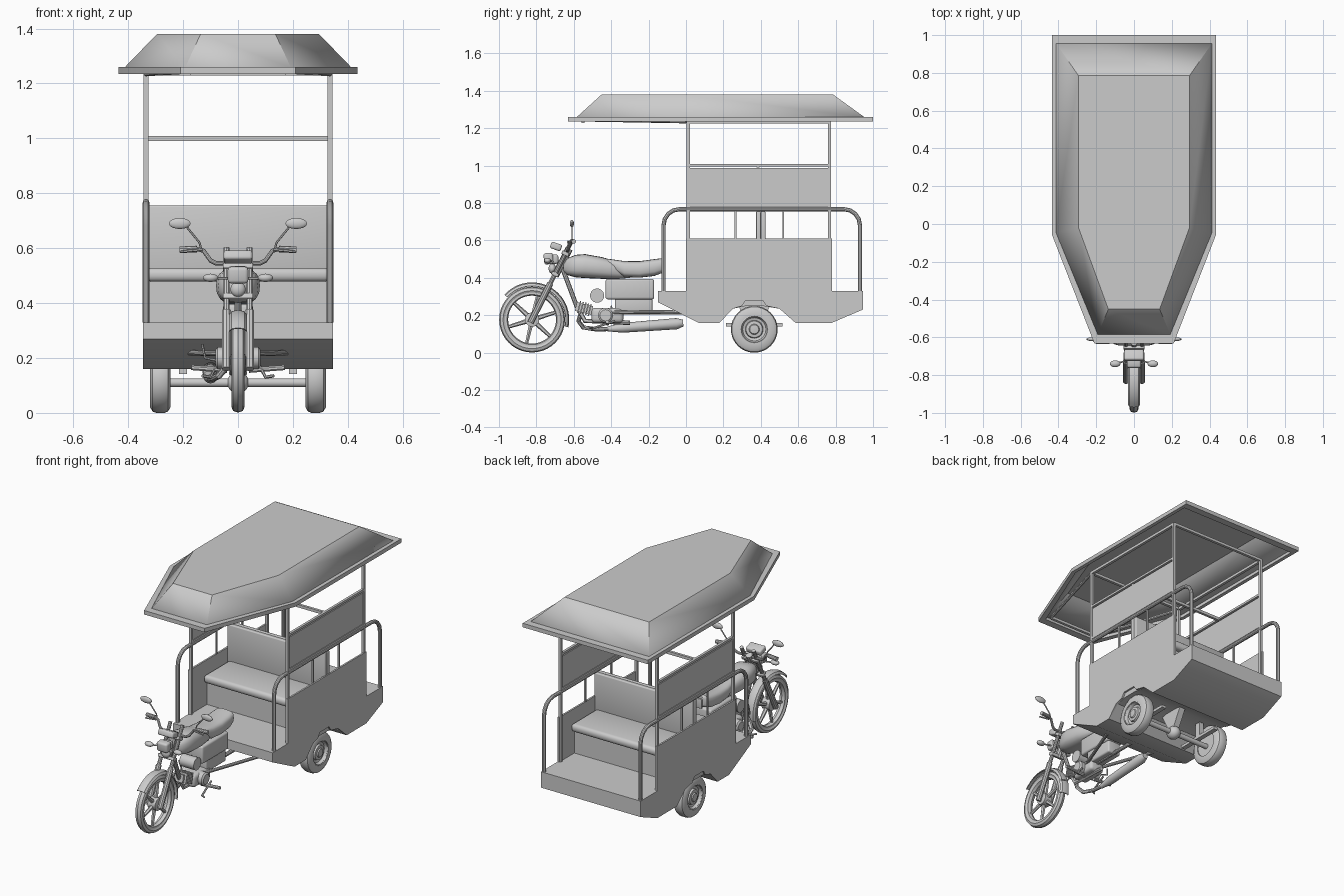
import bpy, bmesh, math
from mathutils import Vector, Matrix

grey = bpy.data.materials.new("plain_grey")
grey.diffuse_color = (0.6, 0.6, 0.6, 1)


def finish(name, bm):
    bmesh.ops.recalc_face_normals(bm, faces=bm.faces[:])
    me = bpy.data.meshes.new(name)
    bm.to_mesh(me)
    bm.free()
    me.materials.append(grey)
    ob = bpy.data.objects.new(name, me)
    bpy.context.collection.objects.link(ob)
    return ob


def skin(name, rings, caps=True, closed=False):
    """Join equal rings of points into a surface."""
    bm = bmesh.new()
    vs = [[bm.verts.new(p) for p in ring] for ring in rings]
    n = len(vs[0])
    pairs = list(zip(vs, vs[1:])) + ([(vs[-1], vs[0])] if closed else [])
    for a, b in pairs:
        for i in range(n):
            j = (i + 1) % n
            bm.faces.new((a[i], a[j], b[j], b[i]))
    if caps and not closed:
        bm.faces.new(vs[0])
        bm.faces.new(vs[-1])
    return finish(name, bm)


def box(name, c, s, bevel=0.0, rot=0.0):
    bm = bmesh.new()
    bmesh.ops.create_cube(bm, size=1, matrix=Matrix.Translation(c)
                          @ Matrix.Rotation(rot, 4, 'X') @ Matrix.Diagonal((*s, 1)))
    if bevel:
        bmesh.ops.bevel(bm, geom=bm.edges[:], offset=bevel, segments=3, profile=0.5, affect='EDGES')
    return finish(name, bm)


def tube(name, pts, r, n=10, closed=False):
    """Sweep a circle along a path; r is one radius or one per point."""
    pts = [Vector(p) for p in pts]
    k = len(pts)
    rad = r if isinstance(r, (list, tuple)) else [r] * k
    rings, u = [], None
    for i, p in enumerate(pts):
        a = (p - pts[i - 1]).normalized() if i or closed else Vector()
        b = (pts[(i + 1) % k] - p).normalized() if i < k - 1 or closed else Vector()
        d = (a + b).normalized()
        if u is None:
            u = d.cross(Vector((0, 0, 1)) if abs(d.z) < 0.9 else Vector((1, 0, 0)))
        u = (u - d * u.dot(d)).normalized()
        v = d.cross(u)
        rings.append([p + rad[i] * (u * math.cos(t) + v * math.sin(t))
                      for t in (math.tau * (j + 0.5) / n for j in range(n))])
    return skin(name, rings, closed=closed)


def prism(name, prof, x0, x1):
    return skin(name, [[(x, y, z) for y, z in prof] for x in (x0, x1)])


def lathe(name, c, prof, n=32, closed=True):
    """Spin (x, radius) points about the x axis."""
    rings = [[(c[0] + x, c[1] + r * math.cos(t), c[2] + r * math.sin(t))
              for t in (math.tau * i / n for i in range(n))] for x, r in prof]
    return skin(name, rings, closed=closed)


def loft(name, secs, p=0.75, n=20):
    """Rounded sections (y, centre z, half width, half height)."""
    def f(v):
        return math.copysign(abs(v) ** p, v)
    return skin(name, [[(w * f(math.cos(t)), y, z + h * f(math.sin(t)))
                        for t in (math.tau * i / n for i in range(n))] for y, z, w, h in secs])


def ball(name, c, s):
    bm = bmesh.new()
    bmesh.ops.create_uvsphere(bm, u_segments=18, v_segments=10, radius=1,
                              matrix=Matrix.Translation(c) @ Matrix.Diagonal((*s, 1)))
    return finish(name, bm)


# ---- Cabin hull and side panels
hull = [(-0.15, 0.33), (-0.15, 0.27), (0.067, 0.16), (0.18, 0.16), (0.25, 0.235), (0.32, 0.25),
        (0.41, 0.25), (0.5, 0.235), (0.585, 0.16), (0.78, 0.16), (0.945, 0.23), (0.945, 0.33)]
prism("cabin_hull", hull, -0.335, 0.335)
panel = hull[:5] + [(0.3, 0.25), (0.32, 0.28), (0.41, 0.28), (0.43, 0.25)] + hull[7:] + \
    [(0.78, 0.33), (0.78, 0.61), (0.0, 0.61), (0.0, 0.33)]

# ---- Back-to-back benches
for s, tag in ((-1, "front"), (1, "rear")):
    box(tag + "_bench_base", (0, 0.4 + s * 0.115, 0.405), (0.67, 0.23, 0.15))
    box(tag + "_bench_cushion", (0, 0.4 + s * 0.135, 0.503), (0.67, 0.27, 0.05), 0.02)
    box(tag + "_bench_back", (0, 0.4 + s * 0.0125, 0.635), (0.68, 0.025, 0.24), 0.006)

# ---- Rails, posts and wheels on each side
arc = [(0.085 * math.sin(a), 0.085 * math.cos(a)) for a in (math.pi / 2 * i / 4 for i in range(5))]
rail = [(-0.12, 0.33)] + [(-0.035 - a, 0.682 + b) for a, b in arc[::-1]] + \
       [(0.845 + a, 0.682 + b) for a, b in arc] + [(0.93, 0.33)]
for s, tag in ((-1, "left"), (1, "right")):
    x = s * 0.335
    prism(tag + "_side_panel", panel, x, s * 0.346)
    tube(tag + "_handrail", [(x, y, z) for y, z in rail], 0.012)
    for y in (0.265, 0.52):
        box(tag + "_baluster", (x, y, 0.69), (0.01, 0.01, 0.16))
    for y in (0.012, 0.767):
        box(tag + "_post", (x, y, 0.785), (0.017, 0.017, 0.91))
    box(tag + "_upper_panel", (x, 0.39, 0.887), (0.008, 0.74, 0.2))
    for z in (0.785, 1.003):
        box(tag + "_panel_rail", (x, 0.39, z), (0.016, 0.74, 0.014))
    box(tag + "_roof_beam", (x, 0.39, 1.235), (0.017, 0.77, 0.017))
    tube(tag + "_roof_front_beam", [(x, 0.0, 1.235), (s * 0.17, -0.56, 1.245)], 0.009, 6)
    # Tyre, wheel disc and hub
    w = (s * 0.283, 0.365, 0.125)
    lathe(tag + "_rear_tyre", w, [(-0.037, 0.075), (-0.037, 0.105), (-0.028, 0.12), (-0.015, 0.125),
                                  (0.015, 0.125), (0.028, 0.12), (0.037, 0.105), (0.037, 0.075)])
    lathe(tag + "_rear_wheel", w, [(s * a, r) for a, r in (
        (-0.03, 0.078), (0.03, 0.078), (0.034, 0.07), (0.018, 0.062), (0.014, 0.048),
        (0.028, 0.044), (0.03, 0.028), (0.036, 0.024), (0.038, 0.004))], closed=False)
    box(tag + "_axle_spring", (s * 0.2, 0.365, 0.15), (0.03, 0.3, 0.018))
    box(tag + "_spring_shackle", (s * 0.2, 0.365, 0.195), (0.03, 0.04, 0.1))
    tube(tag + "_tow_bar", [(s * 0.03, -0.42, 0.215), (s * 0.2, 0.03, 0.22)], 0.01)

box("cabin_cross_bar", (0, 0.385, 1.0), (0.67, 0.016, 0.018))
for y, w in ((0.012, 0.67), (0.767, 0.67), (-0.55, 0.35)):
    box("roof_cross_beam", (0, y, 1.237), (w, 0.017, 0.017))

# ---- Rear axle with differential
tube("rear_axle", [(-0.27, 0.365, 0.11), (0.27, 0.365, 0.11)], 0.016, 12)
ball("differential", (0, 0.365, 0.11), (0.04, 0.045, 0.04))
prism("axle_bracket", [(0.355, 0.11), (0.375, 0.11), (0.45, 0.25), (0.28, 0.25)], -0.02, 0.02)


# ---- Roof: hollow faceted canopy on a flat rim
def plan(half, z):
    return [(x, y, z) for x, y in half] + [(-x, y, z) for x, y in half[::-1]]


outer = [(0.435, 1.0), (0.435, -0.055), (0.21, -0.632)]
base = [(0.412, 0.955), (0.412, -0.048), (0.192, -0.585)]
crown = [(0.293, 0.785), (0.293, -0.018), (0.135, -0.45)]
skin("roof_rim", [plan(outer, 1.235), plan(outer, 1.26), plan(base, 1.26), plan(base, 1.235)], closed=True)
bm = bmesh.new()
lo, hi = ([bm.verts.new(p) for p in plan(h, z)] for h, z in ((base, 1.255), (crown, 1.378)))
for i in range(6):
    bm.faces.new((lo[i], lo[(i + 1) % 6], hi[(i + 1) % 6], hi[i]))
bm.faces.new(hi)
roof = finish("roof_canopy", bm)
m = roof.modifiers.new("thickness", 'SOLIDIFY')
m.thickness, m.offset = 0.006, 0

# ---- Motorcycle front wheel and mudguard
fw = Vector((0, -0.823, 0.177))
lathe("front_tyre", fw, [(-0.017, 0.143), (-0.024, 0.155), (-0.018, 0.17), (0, 0.176),
                         (0.018, 0.17), (0.024, 0.155), (0.017, 0.143)], 40)
lathe("front_rim", fw, [(-0.018, 0.148), (-0.018, 0.134), (0, 0.128), (0.018, 0.134), (0.018, 0.148)], 40)
lathe("front_hub", fw, [(-0.03, 0.02), (-0.026, 0.038), (0.026, 0.038), (0.03, 0.02)], 20, False)
for i in range(6):
    d = Vector((0, math.cos(math.tau * i / 6 + 0.3), math.sin(math.tau * i / 6 + 0.3)))
    tube("wheel_spoke", [fw + d * 0.03, fw + d * 0.135], [0.013, 0.009], 6)
section = [(-0.033, 0.18), (-0.024, 0.193), (0, 0.199), (0.024, 0.193), (0.033, 0.18),
           (0.03, 0.178), (0.022, 0.189), (0, 0.194), (-0.022, 0.189), (-0.03, 0.178)]
skin("front_mudguard", [[(x, fw.y + r * math.cos(a), fw.z + r * math.sin(a)) for x, r in section]
                        for a in (math.radians(-12 + 150 * i / 18) for i in range(19))])

# ---- Fork, handlebar, mirrors and indicators
for s, tag in ((-1, "left"), (1, "right")):
    x = s * 0.042
    tube(tag + "_fork", [(x, -0.823, 0.177), (x, -0.725, 0.372), (x, -0.725, 0.372),
                         (x, -0.61, 0.6)][::3], [0.013, 0.011])
    tube(tag + "_fork_slider", [(x, -0.832, 0.16), (x, -0.725, 0.372)], 0.017)
    tube(tag + "_handlebar", [(0, -0.635, 0.545), (s * 0.08, -0.635, 0.545), (s * 0.1, -0.63, 0.555),
                              (s * 0.125, -0.615, 0.59), (s * 0.145, -0.61, 0.597), (s * 0.21, -0.6, 0.594)], 0.008)
    tube(tag + "_grip", [(s * 0.15, -0.609, 0.597), (s * 0.212, -0.6, 0.594)], 0.012)
    tube(tag + "_lever", [(s * 0.13, -0.63, 0.595), (s * 0.2, -0.632, 0.588)], 0.005, 6)
    tube(tag + "_mirror_stem", [(s * 0.135, -0.61, 0.6), (s * 0.14, -0.61, 0.62), (s * 0.185, -0.61, 0.675)], 0.004, 6)
    ball(tag + "_mirror", (s * 0.212, -0.61, 0.69), (0.04, 0.011, 0.02))
    tube(tag + "_indicator_stem", [(s * 0.03, -0.72, 0.49), (s * 0.08, -0.735, 0.49)], 0.005, 6)
    ball(tag + "_indicator", (s * 0.1, -0.74, 0.492), (0.028, 0.018, 0.015))
    tube(tag + "_foot_peg", [(s * 0.04, -0.42, 0.155), (s * 0.17, -0.42, 0.165)], 0.01, 8)
    tube(tag + "_pedal", [(s * 0.08, -0.38, 0.17), (s * 0.1, -0.5, 0.13), (s * 0.13, -0.52, 0.135)], 0.006, 6)
    lathe(tag + "_engine_cover", (s * 0.06, -0.43, 0.2), [(-s * 0.03, 0.04), (s * 0.014, 0.04), (s * 0.022, 0.03)], 20, False)
for y, z in ((-0.7, 0.42), (-0.645, 0.53)):
    box("fork_clamp", (0, y, z), (0.11, 0.04, 0.02), 0.004, -0.45)
box("headlight", (0, -0.735, 0.503), (0.075, 0.05, 0.06), 0.012, 0.1)
box("headlight_shell", (0, -0.705, 0.5), (0.06, 0.045, 0.05), 0.012)
box("instrument_cluster", (0, -0.695, 0.568), (0.105, 0.06, 0.036), 0.01, -0.35)
ball("horn", (0, -0.715, 0.45), (0.028, 0.02, 0.028))

# ---- Tank, saddle and bike body
loft("fuel_tank", [(-0.655, 0.455, 0.02, 0.02), (-0.635, 0.46, 0.05, 0.045), (-0.59, 0.463, 0.073, 0.06),
                   (-0.54, 0.463, 0.08, 0.064), (-0.45, 0.453, 0.075, 0.058), (-0.36, 0.44, 0.055, 0.045),
                   (-0.3, 0.43, 0.03, 0.03)])
loft("saddle", [(-0.45, 0.49, 0.03, 0.014), (-0.41, 0.475, 0.055, 0.026), (-0.33, 0.447, 0.065, 0.043),
                (-0.25, 0.445, 0.07, 0.044), (-0.17, 0.455, 0.07, 0.045), (-0.13, 0.465, 0.062, 0.04),
                (-0.12, 0.465, 0.045, 0.03)], 0.6)
box("tail_light", (0, -0.118, 0.45), (0.06, 0.015, 0.06), 0.004)
box("side_covers", (0, -0.3, 0.34), (0.11, 0.26, 0.11), 0.012)
box("battery_box", (0, -0.28, 0.255), (0.09, 0.2, 0.09), 0.01)
tube("steering_neck", [(0, -0.7, 0.41), (0, -0.625, 0.555)], 0.02)
tube("down_tube", [(0, -0.66, 0.45), (0, -0.585, 0.25), (0, -0.54, 0.17), (0, -0.3, 0.16)], 0.013)
tube("rear_frame_tube", [(0, -0.45, 0.215), (0, 0.0, 0.215)], 0.012)

# ---- Engine and exhaust
box("crankcase", (0, -0.42, 0.2), (0.1, 0.17, 0.08), 0.02)
for i in range(5):
    box("cylinder_fin", (0, -0.515 - 0.014 * i, 0.228 + 0.004 * i), (0.085, 0.007, 0.065), 0, -0.25)
box("cylinder_block", (0, -0.545, 0.236), (0.06, 0.09, 0.048), 0, -0.25)
tube("air_intake", [(-0.05, -0.475, 0.305), (0.05, -0.475, 0.305)], 0.038, 16)
tube("kick_lever", [(-0.07, -0.4, 0.19), (-0.12, -0.39, 0.2), (-0.13, -0.4, 0.25)], 0.005, 6)
tube("exhaust_pipe", [(-0.02, -0.56, 0.22), (-0.04, -0.575, 0.17), (-0.07, -0.55, 0.135),
                      (-0.09, -0.48, 0.125), (-0.1, -0.4, 0.127)], 0.012)
tube("muffler", [(-0.1, -0.42, 0.127), (-0.1, -0.34, 0.133), (-0.1, -0.05, 0.155), (-0.1, -0.015, 0.158)],
     [0.013, 0.026, 0.03, 0.018], 14)

# ---- Smooth the round parts, keep sharp edges
bpy.ops.object.select_all(action='SELECT')
bpy.context.view_layer.objects.active = roof
bpy.ops.object.shade_smooth_by_angle(angle=math.radians(32))
